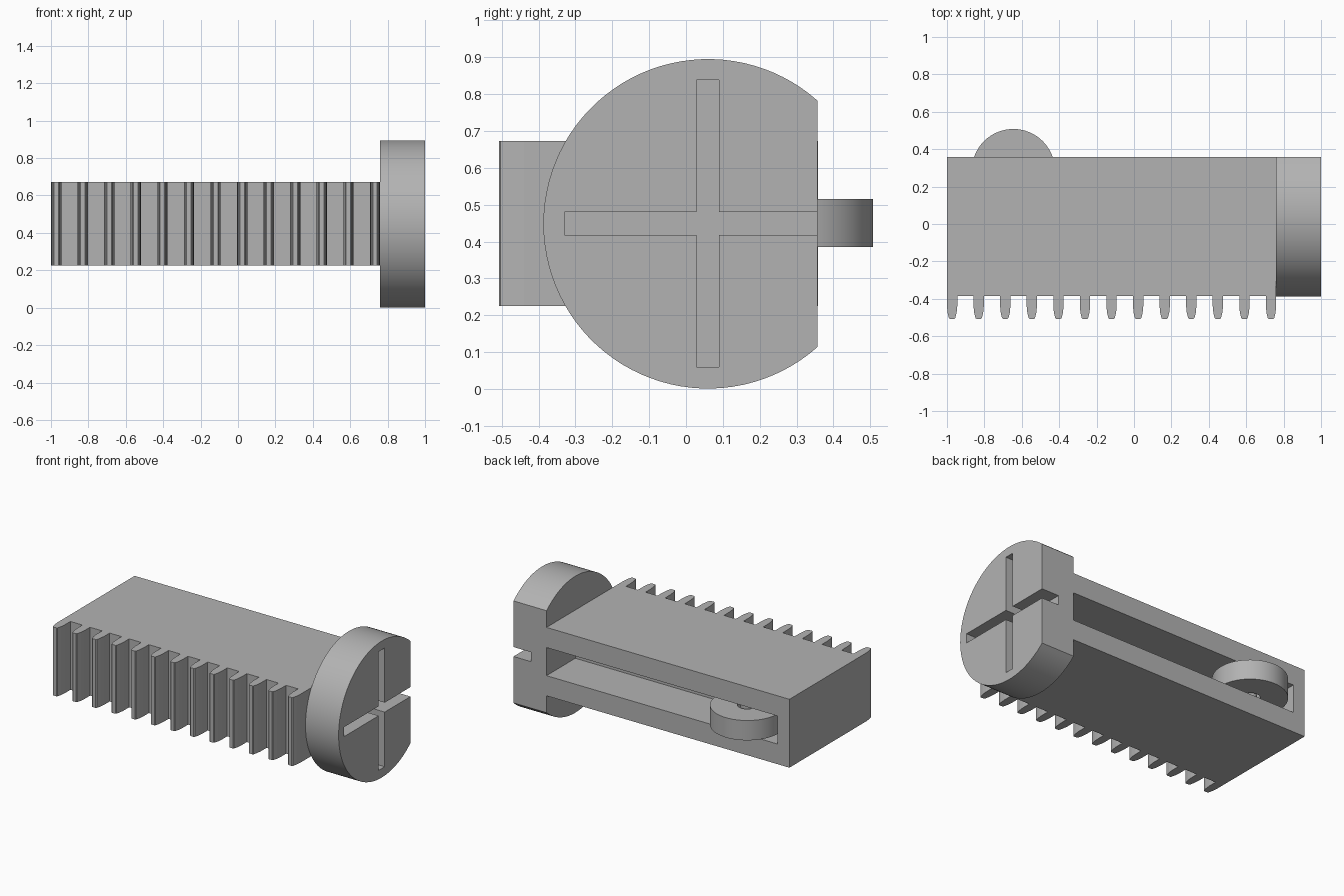
import bpy, bmesh, math
from mathutils import Vector

old = bpy.data.objects.get("Cube")
if old:
    bpy.data.objects.remove(old, do_unlink=True)

# One plain grey for every part
grey = bpy.data.materials.new("plain_grey")
grey.use_nodes = True
colour = (0.45, 0.45, 0.45, 1)
grey.diffuse_color = colour
grey.node_tree.nodes["Principled BSDF"].inputs["Base Color"].default_value = colour

MID_Z = 0.448


def prism(name, points, offset):
    """Extrude a closed outline of 3D points along an offset."""
    bm = bmesh.new()
    face = bm.faces.new([bm.verts.new(p) for p in points])
    new = bmesh.ops.extrude_face_region(bm, geom=[face])["geom"]
    bmesh.ops.translate(bm, vec=Vector(offset),
                        verts=[v for v in new if isinstance(v, bmesh.types.BMVert)])
    bmesh.ops.recalc_face_normals(bm, faces=bm.faces)
    mesh = bpy.data.meshes.new(name)
    bm.to_mesh(mesh)
    bm.free()
    mesh.materials.append(grey)
    ob = bpy.data.objects.new(name, mesh)
    bpy.context.collection.objects.link(ob)
    return ob


def box(name, x, y, z):
    outline = [(x[0], y[0], z[0]), (x[1], y[0], z[0]), (x[1], y[1], z[0]), (x[0], y[1], z[0])]
    return prism(name, outline, (0, 0, z[1] - z[0]))


def disc(name, x, y, radius, z):
    ring = [(x + radius * math.cos(a), y + radius * math.sin(a), z[0])
            for a in (math.tau * i / 64 for i in range(64))]
    return prism(name, ring, (0, 0, z[1] - z[0]))


def activate(ob):
    bpy.ops.object.select_all(action="DESELECT")
    ob.select_set(True)
    bpy.context.view_layer.objects.active = ob


def cut(ob, cutter):
    mod = ob.modifiers.new("cut", "BOOLEAN")
    mod.operation, mod.solver, mod.object = "DIFFERENCE", "EXACT", cutter
    activate(ob)
    bpy.ops.object.modifier_apply(modifier=mod.name)
    bpy.data.objects.remove(cutter, do_unlink=True)


def smooth(ob):
    activate(ob)
    bpy.ops.object.shade_smooth_by_angle(angle=math.radians(30))


# Block with a long pocket in the back
body = box("body", (-1, 0.76), (-0.385, 0.358), (0.225, 0.673))
cut(body, box("pocket_cutter", (-0.915, 0.8), (0.06, 0.5), (0.357, 0.541)))

# Row of tapered teeth along the front
TEETH = 13
half = [(0.0275, -0.38), (0.0275, -0.44), (0.024, -0.475), (0.017, -0.503), (0.012, -0.507)]
outline = half + [(-x, y) for x, y in reversed(half)]
for i in range(TEETH):
    cx = -0.9725 + i * 1.705 / (TEETH - 1)
    prism(f"tooth_{i + 1}", [(cx + x, y, 0.225) for x, y in outline], (0, 0, MID_Z))

# Round head with a flat back and a cross slot
radius, cy, flat_y = 0.447, 0.06, 0.357
start = math.acos((flat_y - cy) / radius)
angles = [start + (math.tau - 2 * start) * i / 72 for i in range(73)]
head = prism("head", [(0.76, cy + radius * math.cos(a), MID_Z + radius * math.sin(a))
                      for a in angles], (0.24, 0, 0))
cut(head, box("upright_cutter", (0.875, 1.1), (0.028, 0.09), (0.06, 0.838)))
cut(head, box("level_cutter", (0.875, 1.1), (-0.33, 0.5), (0.418, 0.48)))
smooth(head)

# Roller on a pin inside the pocket
rx, ry = -0.645, 0.286
roller = disc("roller", rx, ry, 0.222, (0.385, 0.515))
cut(roller, disc("bore_cutter", rx, ry, 0.06, (0.3, 0.6)))
smooth(roller)
smooth(disc("roller_pin", rx, ry, 0.04, (0.34, 0.56)))
